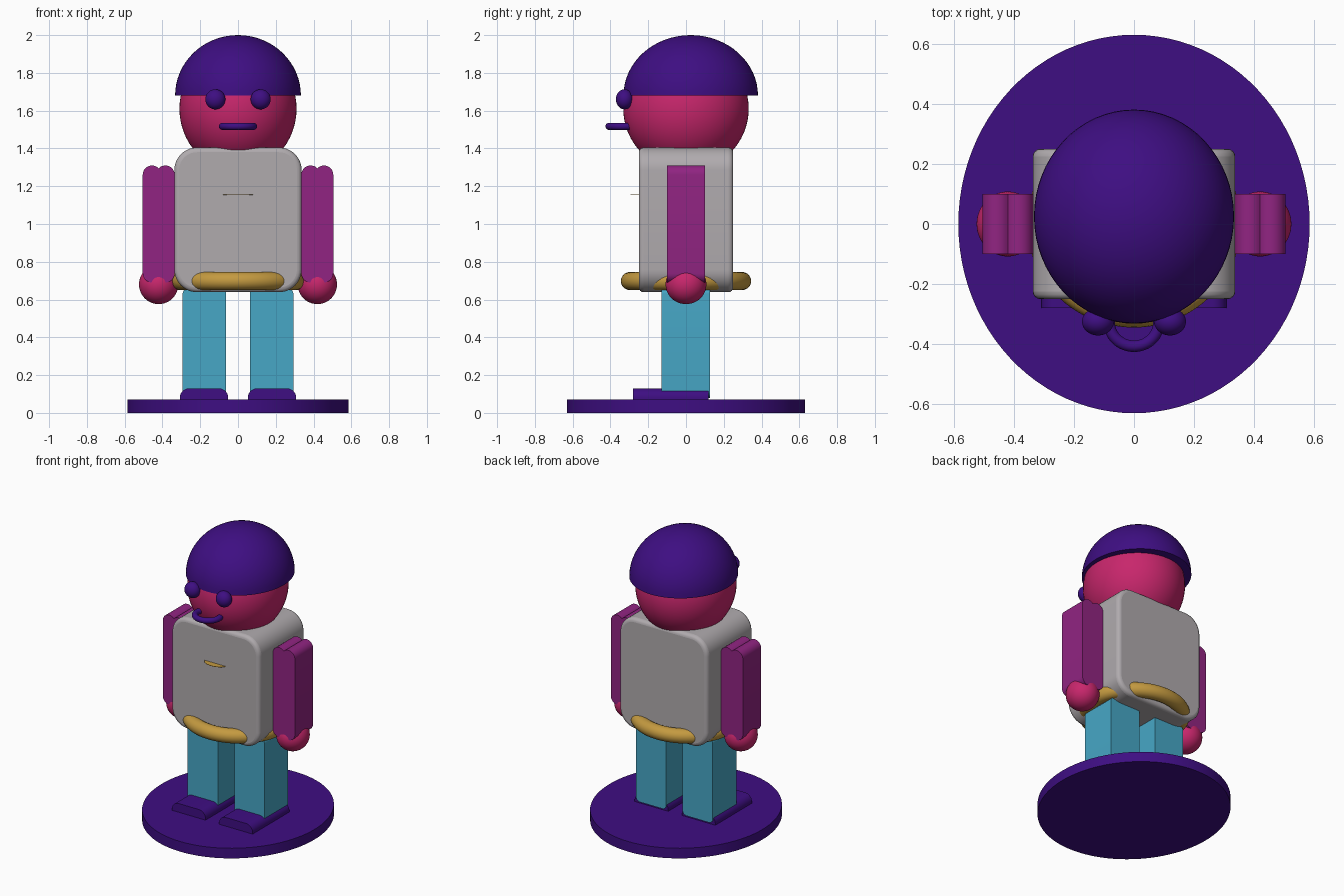
import bpy, bmesh
from math import cos, sin, pi, acos
from mathutils import Matrix

old = bpy.data.objects.get("Cube")
if old:
    bpy.data.objects.remove(old)


def material(name, rgb):
    m = bpy.data.materials.new(name)
    lin = [((c / 255 + 0.055) / 1.055) ** 2.4 if c > 10 else c / 3295 for c in rgb]
    m.diffuse_color = (*lin, 1)
    m.use_nodes = True
    m.node_tree.nodes["Principled BSDF"].inputs["Base Color"].default_value = (*lin, 1)
    return m


purple = material("deep purple", (62, 14, 130))
pink = material("raspberry pink", (200, 38, 108))
grey = material("warm grey", (176, 171, 174))
plum = material("plum", (145, 36, 130))
blue = material("sky blue", (71, 167, 198))
gold = material("gold", (196, 154, 64))


def finish(bm, name, mat, bevel=0):
    bmesh.ops.recalc_face_normals(bm, faces=bm.faces)
    mesh = bpy.data.meshes.new(name)
    bm.to_mesh(mesh)
    bm.free()
    mesh.materials.append(mat)
    ob = bpy.data.objects.new(name, mesh)
    bpy.context.collection.objects.link(ob)
    bpy.ops.object.select_all(action='DESELECT')
    ob.select_set(True)
    bpy.context.view_layer.objects.active = ob
    if bevel:
        mod = ob.modifiers.new("soft rim", 'BEVEL')
        mod.width, mod.segments = bevel, 4
        mod.limit_method, mod.angle_limit = 'ANGLE', pi / 4
    bpy.ops.object.shade_smooth_by_angle(angle=pi / 5)
    return ob


def ellipsoid(name, mat, center, radii, half=False):
    bm = bmesh.new()
    bmesh.ops.create_uvsphere(bm, u_segments=64, v_segments=32, radius=1)
    if half:
        cut = bmesh.ops.bisect_plane(bm, geom=bm.verts[:] + bm.edges[:] + bm.faces[:],
                                     plane_co=(0, 0, 0), plane_no=(0, 0, 1), clear_inner=True)
        rim = [e for e in bm.edges if e.is_boundary]
        bmesh.ops.contextual_create(bm, geom=rim)
    bmesh.ops.transform(bm, verts=bm.verts,
                        matrix=Matrix.Translation(center) @ Matrix.Diagonal((*radii, 1)))
    return finish(bm, name, mat)


def ring(name, mat, center, rx, ry, tube, n=64, k=20):
    bm = bmesh.new()
    loops = []
    for i in range(n):
        a = 2 * pi * i / n
        loops.append([bm.verts.new((center[0] + (rx + tube * cos(b)) * cos(a),
                                    center[1] + (ry + tube * cos(b)) * sin(a),
                                    center[2] + tube * sin(b)))
                      for b in (2 * pi * j / k for j in range(k))])
    for i in range(n):
        p, q = loops[i], loops[(i + 1) % n]
        for j in range(k):
            bm.faces.new((p[j], q[j], q[(j + 1) % k], p[(j + 1) % k]))
    return finish(bm, name, mat)


def arc(cx, cz, r, a0, a1, n=10):
    return [(cx + r * cos(a0 + (a1 - a0) * i / n), cz + r * sin(a0 + (a1 - a0) * i / n))
            for i in range(n + 1)]


def rounded(w, h, r):
    # right half, then the point-symmetric left half
    half = arc(w - r, r - h, r, -pi / 2, 0) + arc(w - r, h - r, r, 0, pi / 2)
    return half + [(-x, -z) for x, z in half]


def two_lobed(w, h, r):
    notch = acos((r - w) / r)
    half = arc(w - r, r - h, r, -notch, 0) + arc(w - r, h - r, r, 0, notch)[:-1]
    return half + [(-x, -z) for x, z in half]


def slab(name, mat, outline, cx, cz, y0, y1, bevel=0):
    # front outline pushed straight back
    bm = bmesh.new()
    front = bm.faces.new([bm.verts.new((cx + x, y0, cz + z)) for x, z in outline])
    back = bmesh.ops.extrude_face_region(bm, geom=[front], use_keep_orig=True)
    bmesh.ops.translate(bm, vec=(0, y1 - y0, 0),
                        verts=[v for v in back["geom"] if isinstance(v, bmesh.types.BMVert)])
    return finish(bm, name, mat, bevel)


def disc(name, mat, center, rx, ry, height):
    bm = bmesh.new()
    bmesh.ops.create_cone(bm, cap_ends=True, segments=96, radius1=1, radius2=1, depth=height)
    bmesh.ops.transform(bm, verts=bm.verts,
                        matrix=Matrix.Translation(center) @ Matrix.Diagonal((rx, ry, 1, 1)))
    return finish(bm, name, mat)


# Stand
disc("stand", purple, (0, 0, 0.035), 0.585, 0.63, 0.07)

# Limbs
for side, s in (("left", 1), ("right", -1)):
    slab(side + "_foot", purple, rounded(0.128, 0.06, 0.05), s * 0.18, 0.07, -0.28, 0.12)
    slab(side + "_leg", blue, rounded(0.115, 0.29, 0.03), s * 0.178, 0.37, -0.13, 0.127)
    slab(side + "_arm", plum, two_lobed(0.0845, 0.31, 0.049), s * 0.42, 1.0, -0.1, 0.1)
    ellipsoid(side + "_hand", pink, (s * 0.42, 0, 0.68), (0.104, 0.108, 0.104))
    ellipsoid(side + "_eye", purple, (s * 0.12, -0.325, 1.66), (0.053, 0.046, 0.053))

# Body
slab("torso", grey, rounded(0.337, 0.383, 0.12), 0, 1.022, -0.25, 0.25, bevel=0.025)
ring("belt", gold, (0, 0, 0.698), 0.308, 0.297, 0.048)
disc("chest_badge", gold, (0, -0.24, 1.155), 0.08, 0.055, 0.002)

# Head
ellipsoid("head", pink, (0, 0, 1.61), (0.31, 0.332, 0.33))
ellipsoid("cap", purple, (0, 0.025, 1.68), (0.333, 0.356, 0.32), half=True)
ring("mouth", purple, (0, -0.33, 1.517), 0.082, 0.077, 0.019)
